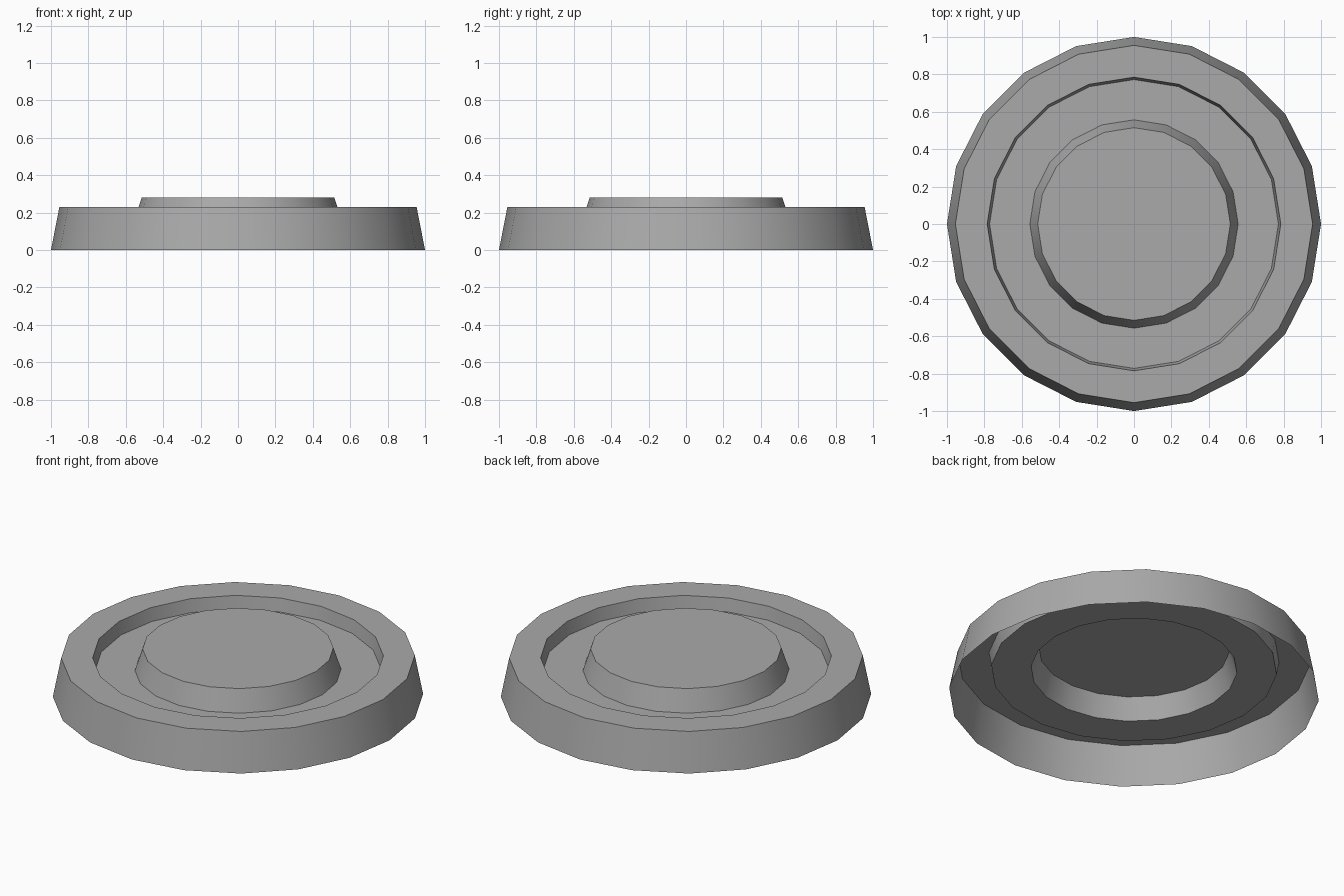
import bpy, bmesh
from math import cos, sin, tau, radians

cube = bpy.data.objects.get("Cube")
if cube:
    bpy.data.objects.remove(cube)

SIDES = 20

# Open-bottomed shell profile (radius, height), from the skirt to the raised centre
PROFILE = [
    (1.0, 0.0),      # skirt foot
    (0.955, 0.23),   # rim, outer edge
    (0.785, 0.23),   # rim, inner edge
    (0.772, 0.153),  # groove floor, outer edge
    (0.557, 0.153),  # groove floor, inner edge
    (0.515, 0.28),   # raised centre
]


def make_material(name, colour):
    mat = bpy.data.materials.new(name)
    mat.use_nodes = True
    mat.diffuse_color = colour
    mat.node_tree.nodes["Principled BSDF"].inputs["Base Color"].default_value = colour
    return mat


def lathe_shell(name, profile, mat):
    """Revolve the profile into one thin skin, closed only at its last ring."""
    bm = bmesh.new()
    rings = [[bm.verts.new((r * cos(tau * i / SIDES), r * sin(tau * i / SIDES), z))
              for i in range(SIDES)] for r, z in profile]
    for low, high in zip(rings, rings[1:]):
        for i in range(SIDES):
            j = (i + 1) % SIDES
            bm.faces.new((low[i], low[j], high[j], high[i]))
    bm.faces.new(rings[-1])
    mesh = bpy.data.meshes.new(name)
    bm.to_mesh(mesh)
    bm.free()
    mesh.materials.append(mat)
    obj = bpy.data.objects.new(name, mesh)
    bpy.context.collection.objects.link(obj)
    return obj


# Round lid with a sunken groove and a raised centre
grey = make_material("mid_grey", (0.4, 0.4, 0.4, 1.0))
lid = lathe_shell("round_lid", PROFILE, grey)

# Smooth around the walls, crisp at the rims
bpy.ops.object.select_all(action='DESELECT')
lid.select_set(True)
bpy.context.view_layer.objects.active = lid
bpy.ops.object.shade_smooth_by_angle(angle=radians(30))
